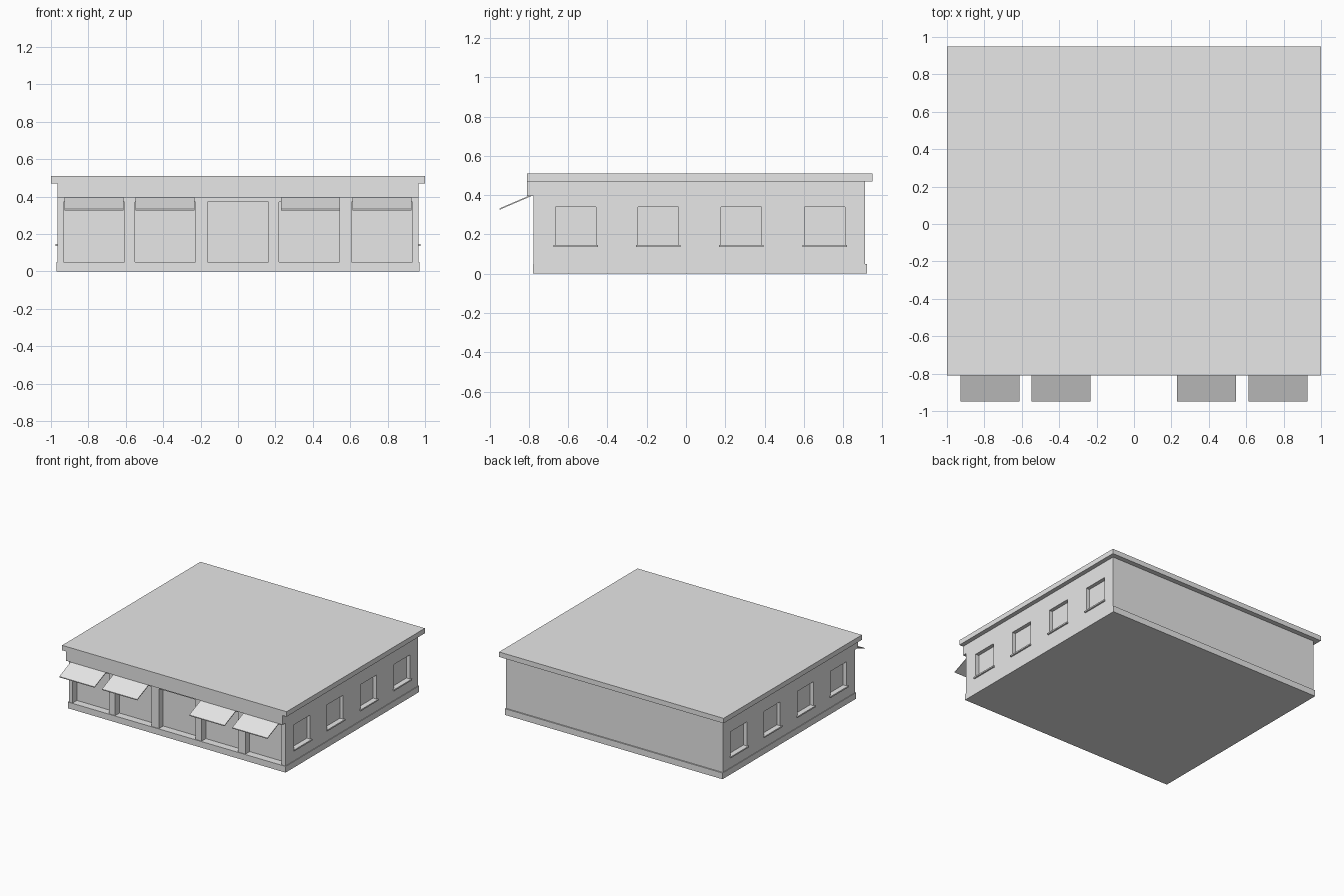
import bpy
import bmesh
from mathutils import Vector

if "Cube" in bpy.data.objects:
    bpy.data.objects.remove(bpy.data.objects["Cube"], do_unlink=True)

# Single plaster colour
plaster = bpy.data.materials.new("light_grey_plaster")
plaster.use_nodes = True
grey = (0.8, 0.8, 0.8, 1)
plaster.diffuse_color = grey
plaster.node_tree.nodes["Principled BSDF"].inputs["Base Color"].default_value = grey


def make_object(name, bm):
    mesh = bpy.data.meshes.new(name)
    bm.normal_update()
    bm.to_mesh(mesh)
    bm.free()
    mesh.materials.append(plaster)
    obj = bpy.data.objects.new(name, mesh)
    bpy.context.collection.objects.link(obj)
    return obj


def add_box(bm, low, high):
    low, high = Vector(low), Vector(high)
    verts = bmesh.ops.create_cube(bm, size=1)["verts"]
    for v in verts:
        v.co = (low + high) / 2 + v.co * (high - low)


def box(name, low, high):
    bm = bmesh.new()
    add_box(bm, low, high)
    return make_object(name, bm)


WALL_X, FRONT, BACK = 0.965, -0.775, 0.91
BASE_TOP, ROOF_LOW, ROOF_TOP = 0.05, 0.47, 0.51

# Main masses
box("base_course", (-0.97, -0.78, 0), (0.97, 0.92, BASE_TOP))
walls = box("walls", (-WALL_X, FRONT, BASE_TOP), (WALL_X, BACK, ROOF_LOW))
box("roof_slab", (-1, -0.81, ROOF_LOW), (1, 0.95, ROOF_TOP))
box("front_fascia", (-WALL_X, -0.81, 0.395), (WALL_X, FRONT, ROOF_LOW))

# Recesses for the shop windows, entrance and side windows
bm = bmesh.new()
for x in (-0.77, -0.39, 0, 0.38, 0.77):
    half = 0.162
    add_box(bm, (x - half, FRONT - 0.1, 0.02), (x + half, FRONT + 0.055, 0.37))

window_centres = (-0.562, -0.142, 0.282, 0.707)
for side in (-1, 1):
    for y in window_centres:
        xs = sorted((side * (WALL_X - 0.03), side * (WALL_X + 0.1)))
        add_box(bm, (xs[0], y - 0.103, 0.14), (xs[1], y + 0.103, 0.34))
cutter = make_object("opening_cutter", bm)
cutter.hide_render = True

cut = walls.modifiers.new("openings", "BOOLEAN")
cut.operation = "DIFFERENCE"
cut.solver = "EXACT"
cut.object = cutter
bpy.context.view_layer.objects.active = walls
bpy.ops.object.modifier_apply(modifier=cut.name)
bpy.data.objects.remove(cutter, do_unlink=True)

# Window sills
for side, label in ((-1, "right"), (1, "left")):
    for i, y in enumerate(window_centres):
        xs = sorted((side * (WALL_X - 0.03), side * (WALL_X + 0.012)))
        box(f"{label}_window_sill_{i + 1}",
            (xs[0], y - 0.113, 0.135), (xs[1], y + 0.113, 0.146))

# Sloping awnings over the shop windows
for i, x in enumerate((-0.77, -0.39, 0.388, 0.77)):
    bm = bmesh.new()
    add_box(bm, (x - 0.157, -0.95, 0.325), (x + 0.157, -0.79, 0.332))
    for v in bm.verts:
        v.co.z += (v.co.y + 0.95) * 0.43
    make_object(f"awning_{i + 1}", bm)
